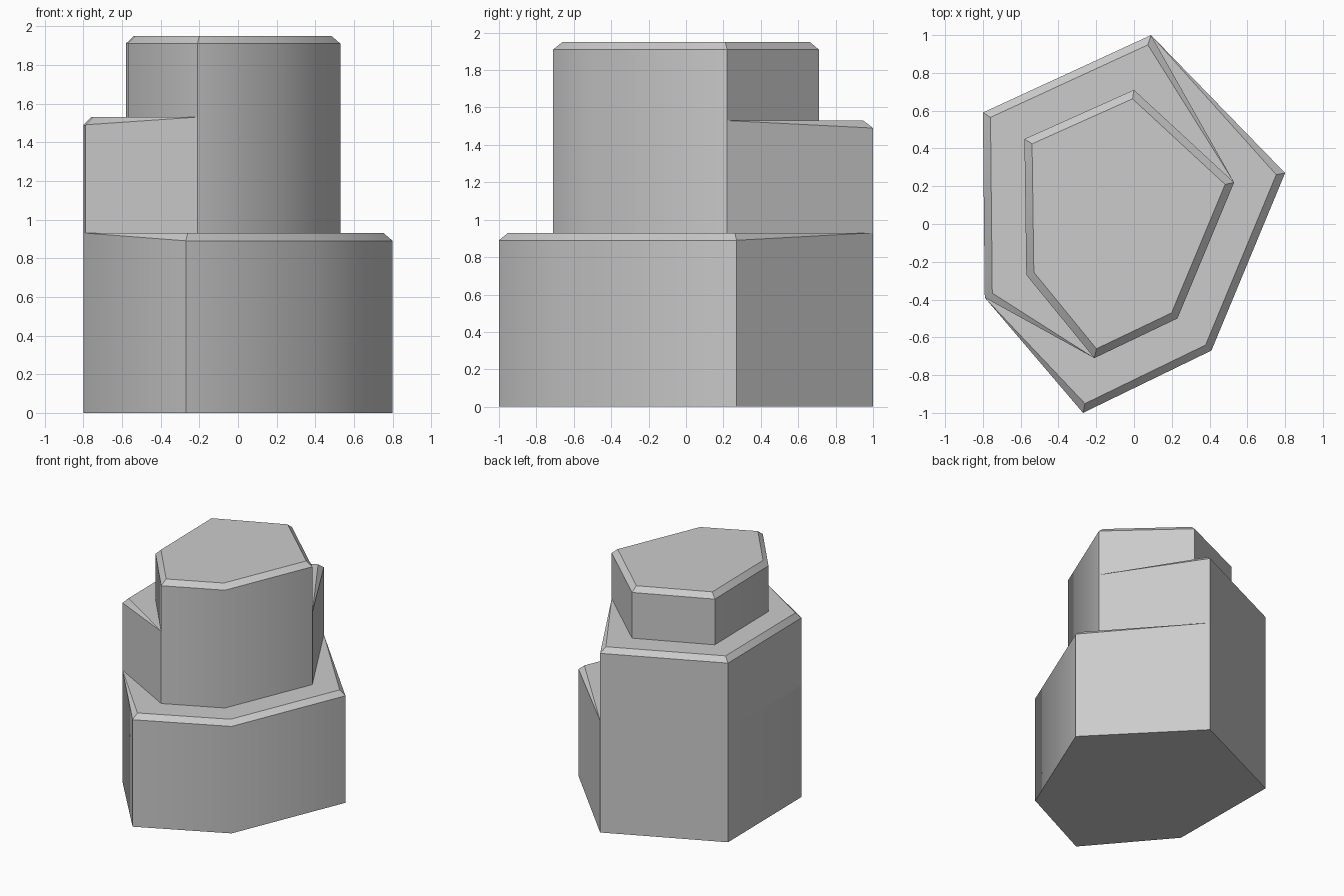
import bpy, bmesh, math
from mathutils import Vector

cube = bpy.data.objects.get("Cube")
if cube:
    bpy.data.objects.remove(cube, do_unlink=True)

STONE = (0.6, 0.6, 0.6, 1)
stone = bpy.data.materials.new("stone grey")
stone.use_nodes = True
stone.diffuse_color = STONE
stone.node_tree.nodes["Principled BSDF"].inputs["Base Color"].default_value = STONE

BEVEL = 0.04


def inset(points, i):
    """Mitred inward offset of one corner of a counter-clockwise outline."""
    p, q, r = (Vector(points[k % len(points)]) for k in (i - 1, i, i + 1))
    n1, n2 = (Vector((-e.y, e.x)).normalized() for e in (q - p, r - q))
    return q + (n1 + n2) * BEVEL / (1 + n1.dot(n2))


def tier(name, outline, bottom, top, flush=(), cap=False):
    """Column with a chamfered rim; the chamfer tapers out at flush corners."""
    bm = bmesh.new()
    base, rim, crown = [], [], []
    for i, (x, y) in enumerate(outline):
        base.append(bm.verts.new((x, y, bottom)))
        if i in flush:
            v = bm.verts.new((x, y, top))
            rim.append(v)
            crown.append(v)
        else:
            rim.append(bm.verts.new((x, y, top - BEVEL)))
            crown.append(bm.verts.new((*inset(outline, i), top)))
    for i in range(len(outline)):
        j = (i + 1) % len(outline)
        bm.faces.new((base[i], base[j], rim[j], rim[i]))
        chamfer = list(dict.fromkeys((rim[i], rim[j], crown[j], crown[i])))
        if len(chamfer) > 2:
            bm.faces.new(chamfer)
    bm.faces.new(crown)
    if cap:
        bm.faces.new(base[::-1])
    mesh = bpy.data.meshes.new(name)
    bm.to_mesh(mesh)
    bm.free()
    mesh.materials.append(stone)
    obj = bpy.data.objects.new(name, mesh)
    bpy.context.collection.objects.link(obj)
    bpy.ops.object.select_all(action='DESELECT')
    obj.select_set(True)
    bpy.context.view_layer.objects.active = obj
    bpy.ops.object.shade_smooth_by_angle(angle=math.radians(42))


# Outlines run counter-clockwise from the back corner
outer = [(0.09, 1.0), (-0.8, 0.59), (-0.79, -0.39), (-0.27, -1.0), (0.41, -0.67), (0.8, 0.27)]
inner = [(0.0, 0.71), (-0.58, 0.45), (-0.57, -0.27), (-0.21, -0.71), (0.23, -0.5), (0.53, 0.22)]

# Broad base, half-width ledge on the back right, slim column on top
tier("base_tier", outer, 0, 0.93, flush=(0, 1, 2), cap=True)
tier("middle_ledge", outer[:3] + [inner[3], inner[5]], 0.93, 1.53, flush=(3, 4))
tier("top_column", inner, 0.93, 1.95)
